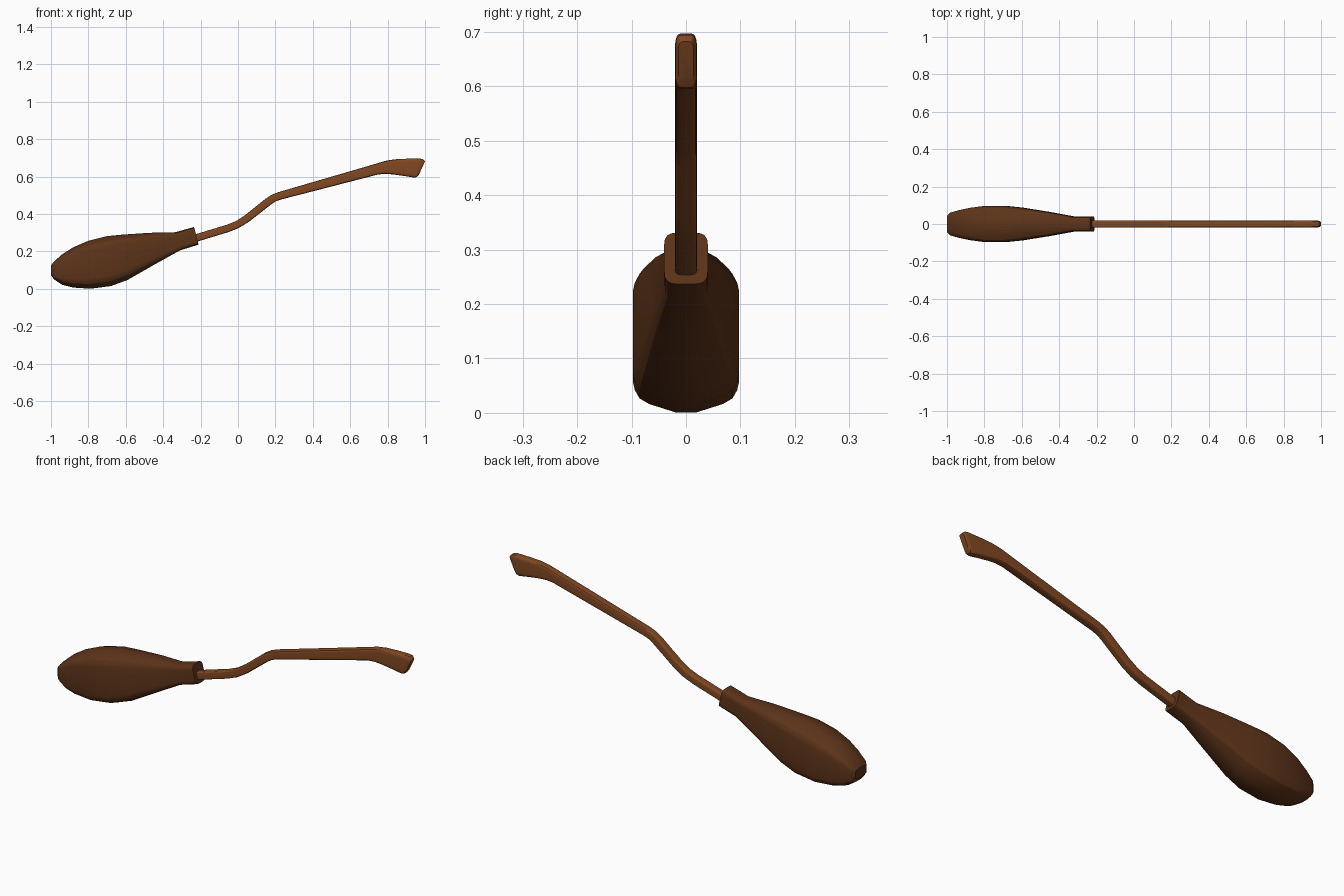
import bpy, bmesh
from mathutils import Vector

if "Cube" in bpy.data.objects:
    bpy.data.objects.remove(bpy.data.objects["Cube"])

# Quarter cross-sections (side, height), blended along each loft
ROUND = [(1, .58), (.97, .68), (.88, .80), (.70, .88), (.20, 1)]
BOXY = [(1, .55), (.97, .75), (.85, .90), (.65, .98), (.45, 1)]


def section(t):
    q = [(a[0] * (1 - t) + b[0] * t, a[1] * (1 - t) + b[1] * t) for a, b in zip(ROUND, BOXY)]
    upper = q + [(-u, v) for u, v in reversed(q)]
    return upper + [(-u, -v) for u, v in upper]


def loft(name, stations, color, angle):
    """Each station: top x, top z, bottom x, bottom z, half width, boxiness."""
    bm = bmesh.new()
    rings = []
    for tx, tz, bx, bz, w, t in stations:
        top, bot = Vector((tx, 0, tz)), Vector((bx, 0, bz))
        mid, half = (top + bot) / 2, (top - bot) / 2
        rings.append([bm.verts.new(mid + half * v + Vector((0, u * w, 0))) for u, v in section(t)])
    n = len(rings[0])
    for a, b in zip(rings, rings[1:]):
        for i in range(n):
            j = (i + 1) % n
            bm.faces.new((a[i], a[j], b[j], b[i]))
    bm.faces.new(rings[0])
    bm.faces.new(rings[-1])
    bmesh.ops.recalc_face_normals(bm, faces=bm.faces)
    mesh = bpy.data.meshes.new(name)
    bm.to_mesh(mesh)
    bm.free()
    ob = bpy.data.objects.new(name, mesh)
    bpy.context.collection.objects.link(ob)
    mat = bpy.data.materials.new(name + "_wood")
    mat.diffuse_color = color
    mat.use_nodes = True
    mat.node_tree.nodes["Principled BSDF"].inputs["Base Color"].default_value = mat.diffuse_color
    mesh.materials.append(mat)
    bpy.ops.object.select_all(action='DESELECT')
    ob.select_set(True)
    bpy.context.view_layer.objects.active = ob
    bpy.ops.object.shade_smooth_by_angle(angle=angle)
    return ob


# Bristle bundle, narrowing into a squared collar
loft("bristle_head", [
    (-1.0, .125, -1.0, .075, .045, .3),
    (-.985, .145, -.985, .052, .060, .2),
    (-.94, .185, -.94, .022, .073, 0),
    (-.88, .223, -.88, .007, .086, 0),
    (-.80, .257, -.79, .001, .097, 0),
    (-.70, .282, -.68, .015, .097, 0),
    (-.62, .290, -.59, .048, .088, 0),
    (-.47, .300, -.44, .134, .064, .3),
    (-.335, .303, -.31, .206, .040, .8),
    (-.235, .331, -.211, .237, .040, 1),
], (.11, .034, .01, 1), .5)

# Bent handle with a flared grip
loft("handle", [
    (-.30, .270, -.29, .231, .02, 1),
    (-.06, .343, -.05, .304, .02, 1),
    (-.01, .363, .005, .326, .02, 1),
    (.04, .396, .06, .360, .02, 1),
    (.15, .484, .175, .450, .02, 1),
    (.18, .503, .20, .467, .02, 1),
    (.215, .517, .23, .478, .02, 1),
    (.74, .670, .75, .612, .02, 1),
    (.79, .685, .79, .615, .02, 1),
    (.84, .693, .83, .612, .02, 1),
    (.90, .696, .88, .605, .02, 1),
    (.972, .697, .943, .595, .02, 1),
    (.988, .694, .957, .598, .019, 1),
    (1.0, .682, .968, .612, .014, 1),
], (.22, .065, .016, 1), .5)
